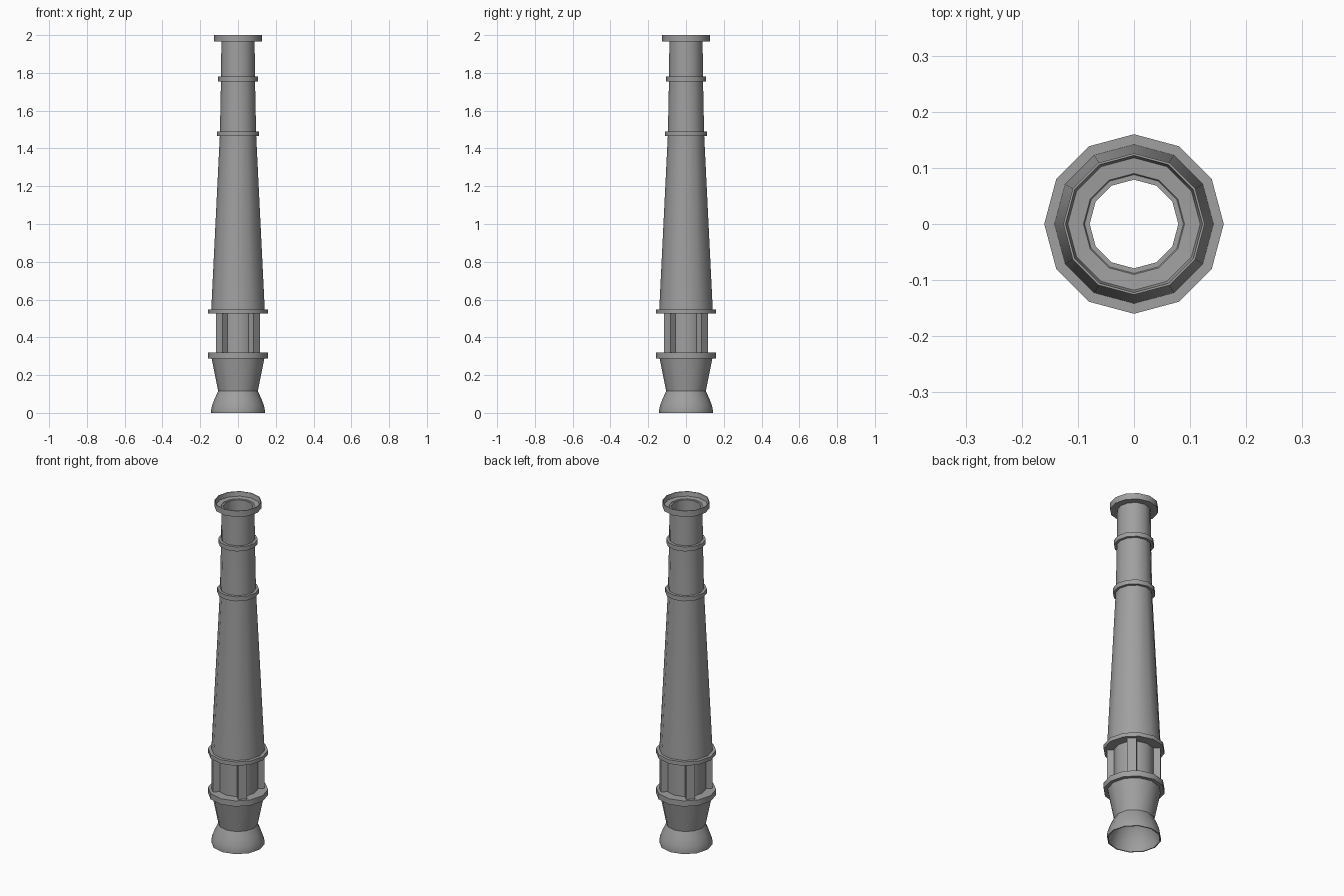
import bpy
import math
from mathutils import Matrix

SIDES = 12

if "Cube" in bpy.data.objects:
    bpy.data.objects.remove(bpy.data.objects["Cube"])

stone = bpy.data.materials.new("stone_grey")
stone.use_nodes = True
stone.diffuse_color = (0.35, 0.35, 0.35, 1)
stone.node_tree.nodes["Principled BSDF"].inputs["Base Color"].default_value = (0.35, 0.35, 0.35, 1)


def finish(obj, smooth=True):
    obj.data.materials.append(stone)
    bpy.ops.object.select_all(action="DESELECT")
    obj.select_set(True)
    bpy.context.view_layer.objects.active = obj
    if smooth:
        bpy.ops.object.shade_smooth_by_angle(angle=math.radians(35))


def lathe(name, profile):
    """Turn a closed (radius, height) outline, listed upward along its outside, about z."""
    verts, faces, n = [], [], len(profile)
    for s in range(SIDES):
        a = math.tau * s / SIDES
        verts += [(r * math.cos(a), r * math.sin(a), z) for r, z in profile]
    for s in range(SIDES):
        a, b = s * n, (s + 1) % SIDES * n
        for i in range(n):
            j = (i + 1) % n
            faces.append((a + i, b + i, b + j, a + j))
    mesh = bpy.data.meshes.new(name)
    mesh.from_pydata(verts, [], faces)
    obj = bpy.data.objects.new(name, mesh)
    bpy.context.collection.objects.link(obj)
    finish(obj)
    return obj


def ring(name, radius, bottom, top, inner):
    return lathe(name, [(inner, bottom), (radius, bottom), (radius, top), (inner, top)])


# Flared foot, hollow and open underneath
lathe("flared_base", [(0.142, 0), (0.142, 0.015), (0.137, 0.04), (0.124, 0.075),
                      (0.105, 0.115), (0.14, 0.29), (0.08, 0.29), (0.08, 0.13),
                      (0.097, 0.115), (0.117, 0.07), (0.13, 0.035), (0.136, 0)])

# Recessed drum between two collars
ring("drum_core", 0.106, 0.31, 0.535, 0.08)
ring("lower_collar", 0.16, 0.287, 0.32, 0.08)
ring("upper_collar", 0.16, 0.525, 0.548, 0.08)

# Four posts on the diagonals of the drum
for i in range(4):
    bpy.ops.mesh.primitive_cube_add(size=1)
    post = bpy.context.object
    post.name = f"drum_post_{i + 1}"
    turn = Matrix.Rotation(math.radians(45 + 90 * i), 4, "Z")
    post.data.transform(turn @ Matrix.Translation((0.119, 0, 0.4225))
                        @ Matrix.Diagonal((0.04, 0.048, 0.215, 1)))
    finish(post, smooth=False)

# Tapering shaft with a straight bore
lathe("tapered_shaft", [(0.142, 0.54), (0.096, 1.475), (0.09, 1.77), (0.088, 1.97),
                        (0.079, 1.97), (0.079, 0.54)])
ring("middle_band", 0.111, 1.465, 1.491, 0.085)
ring("top_band", 0.105, 1.754, 1.78, 0.083)

# Dished rim at the top
lathe("top_rim", [(0.086, 1.965), (0.126, 1.965), (0.126, 2.0), (0.122, 2.0),
                  (0.118, 1.974), (0.09, 1.972)])
